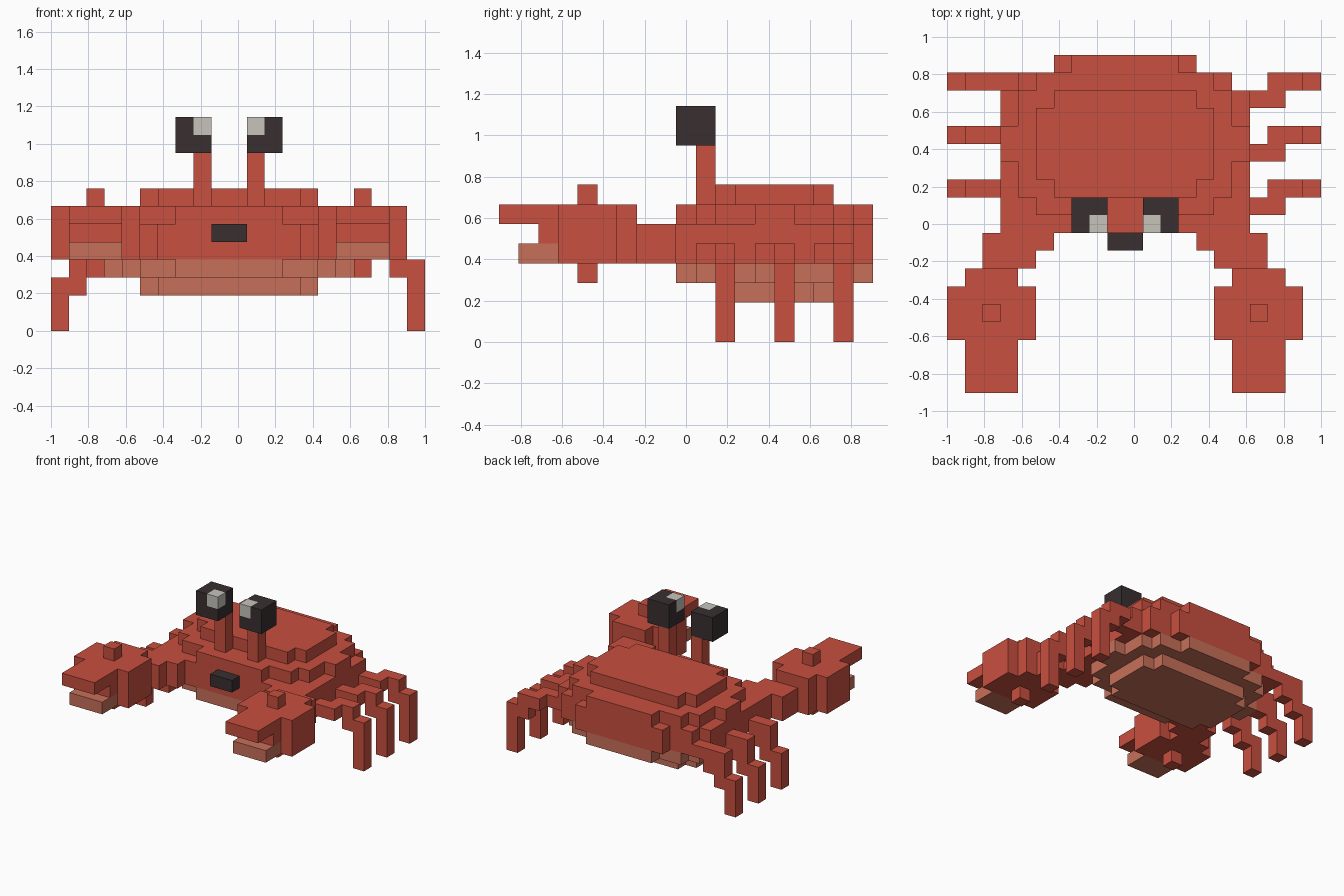
import bpy
import bmesh
from mathutils import Vector

cube = bpy.data.objects.get("Cube")
if cube:
    bpy.data.objects.remove(cube, do_unlink=True)

U = 2 / 21                      # edge of one block
ORIGIN = Vector((-10.5, -9.5, 0))
STEPS = [Vector(s) for s in ((1, 0, 0), (0, 1, 0), (0, 0, 1))]


def material(name, rgb):
    m = bpy.data.materials.new(name)
    m.use_nodes = True
    m.diffuse_color = (*rgb, 1)
    bsdf = m.node_tree.nodes["Principled BSDF"]
    bsdf.inputs["Base Color"].default_value = (*rgb, 1)
    bsdf.inputs["Roughness"].default_value = 0.9
    return m


RED = material("shell red", (0.58, 0.08, 0.05))
PALE = material("belly pink", (0.58, 0.16, 0.10))
DARK = material("eye black", (0.04, 0.028, 0.03))
WHITE = material("eye glint", (0.57, 0.55, 0.5))


def mirror(boxes):
    """Reflect boxes across the body's middle plane."""
    return [((20 - x[1], 20 - x[0]), y, z) for x, y, z in boxes]


def blocks(name, mat, boxes, holes=()):
    """Fuse boxes, given as block ranges, into one closed skin."""
    def fill(items):
        return {(i, j, k) for x, y, z in items
                for i in range(*x) for j in range(*y) for k in range(*z)}
    cells = fill(boxes) - fill(holes)
    bm = bmesh.new()
    for cell in cells:
        for axis in range(3):
            for side in (0, 1):
                near = list(cell)
                near[axis] += 2 * side - 1
                if tuple(near) in cells:
                    continue
                a, b = STEPS[(axis + 1) % 3], STEPS[(axis + 2) % 3]
                base = Vector(cell) + ORIGIN + STEPS[axis] * side
                ring = [base, base + a, base + a + b, base + b]
                if not side:
                    ring.reverse()
                bm.faces.new([bm.verts.new(p * U) for p in ring])
    bmesh.ops.remove_doubles(bm, verts=bm.verts[:], dist=U / 100)
    bmesh.ops.dissolve_limit(bm, angle_limit=0.01,
                             verts=bm.verts[:], edges=bm.edges[:])
    mesh = bpy.data.meshes.new(name)
    bm.to_mesh(mesh)
    bm.free()
    mesh.materials.append(mat)
    obj = bpy.data.objects.new(name, mesh)
    bpy.context.collection.objects.link(obj)


def layer(rows, z):
    """Rows of (left inset, front, back), each centred on the body."""
    return [((n, 20 - n), (f, b), z) for n, f, b in rows]


# Body: stepped oval layers
wide = [(5, 9, 10), (3, 10, 17), (4, 17, 18), (6, 18, 19)]
oval = [(7, 9, 10), (5, 10, 11), (4, 11, 13), (3, 13, 15),
        (4, 15, 17), (5, 17, 18), (7, 18, 19)]
cap = [(6, 11, 12), (5, 12, 16), (6, 16, 17)]
blocks("shell", RED,
       layer(wide, (4, 6)) + layer(oval, (6, 7)) + layer(cap, (7, 8)))
blocks("belly", PALE, layer(oval, (3, 4)) + layer(cap, (2, 3)))
blocks("mouth", DARK, [((9, 11), (8, 9), (5, 6))])

# Arms, claws and eyes, built on the right and mirrored to the left
arm = [((3, 5), (9, 10), (4, 6)), ((2, 6), (8, 9), (4, 6)),
       ((2, 5), (7, 8), (4, 6))]
claw = [((1, 4), (6, 7), (4, 7)), ((0, 5), (3, 6), (4, 7)),
        ((1, 4), (2, 3), (5, 7)), ((1, 4), (0, 2), (6, 7)),
        ((2, 3), (4, 5), (3, 8))]
pincer = [((1, 4), (1, 3), (4, 5))]
stalk = [((8, 9), (10, 11), (7, 10))]
eye = [((7, 9), (9, 11), (10, 12))]
glint = [((8, 9), (9, 10), (11, 12))]
for side, flip in (("right", list), ("left", mirror)):
    blocks(side + "_arm", RED, flip(arm))
    blocks(side + "_claw", RED, flip(claw))
    blocks(side + "_lower_pincer", PALE, flip(pincer))
    blocks(side + "_eye_stalk", RED, flip(stalk))
    blocks(side + "_eye", DARK, flip(eye), flip(glint))
    blocks(side + "_eye_glint", WHITE, flip(glint))

# Three pairs of legs; the left ones bend back and reach one block further
for name, j in (("front", 11), ("middle", 14), ("back", 17)):
    y = (j, j + 1)
    blocks("right_" + name + "_leg", RED,
           [((0, 1), y, (0, 3)), ((1, 2), y, (2, 5)),
            ((2, 4), y, (4, 5)), ((2, 3), y, (3, 5))])
    blocks("left_" + name + "_leg", RED,
           [((20, 21), y, (0, 4)), ((19, 20), y, (3, 5)),
            ((18, 19), y, (4, 5)), ((17, 19), (j - 1, j), (4, 5))])
